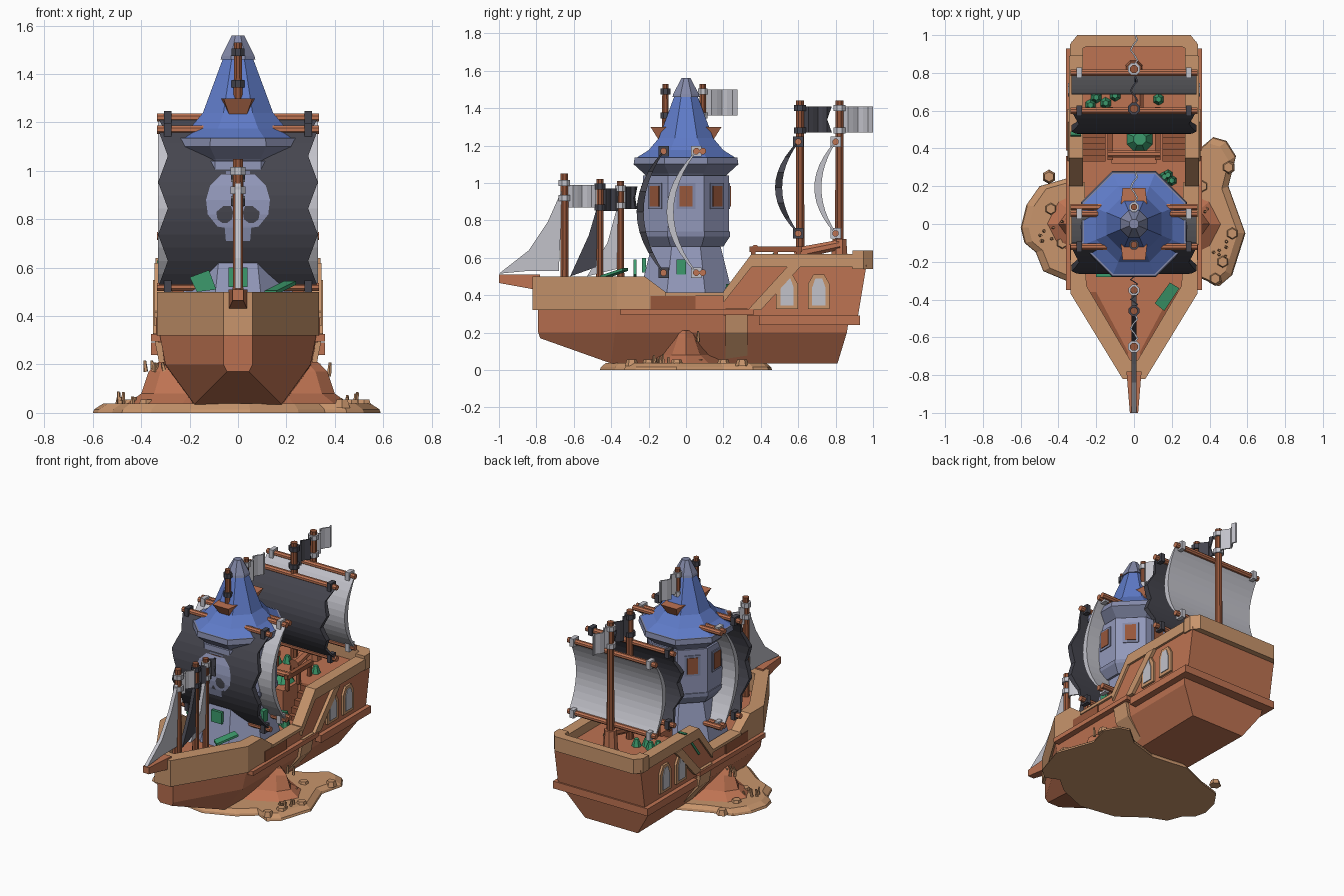
import bpy, bmesh, math, random
from mathutils import Vector

if "Cube" in bpy.data.objects:
    bpy.data.objects.remove(bpy.data.objects["Cube"])
random.seed(4)

def mat(name, hexv):
    c = [((hexv >> s) & 255) / 255 for s in (16, 8, 0)]
    m = bpy.data.materials.new(name)
    m.diffuse_color = [v / 12.92 if v < .04 else ((v + .055) / 1.055) ** 2.4 for v in c] + [1]
    m.use_nodes = True
    m.node_tree.nodes["Principled BSDF"].inputs["Base Color"].default_value = m.diffuse_color
    return m

TAN, TERRA, WOOD = mat("tan wood", 0xC8956C), mat("terracotta wood", 0xBE7352), mat("brown wood", 0x97573B)
BLUE, STONE, TRIM = mat("roof blue", 0x5F7BC8), mat("lavender stone", 0x9298BA), mat("stone trim", 0x8389A8)
LIGHT, BLACK, GREEN = mat("pale cloth", 0xC2C2CA), mat("dark cloth", 0x45454E), mat("green", 0x3C9A6C)

def make(name, verts, faces, m, mirror=False):
    bm = bmesh.new()
    vs = [bm.verts.new(v) for v in verts]
    for f in faces:
        bm.faces.new([vs[i] for i in f])
    bmesh.ops.recalc_face_normals(bm, faces=bm.faces)
    me = bpy.data.meshes.new(name)
    bm.to_mesh(me); bm.free()
    me.materials.append(m)
    o = bpy.data.objects.new(name, me)
    bpy.context.collection.objects.link(o)
    if mirror:
        o.modifiers.new("mirror", 'MIRROR').use_clip = False
    return o

def loft(name, rings, m, mirror=False):
    n = len(rings[0])
    faces = [(r*n+i, r*n+(i+1) % n, (r+1)*n+(i+1) % n, (r+1)*n+i) for r in range(len(rings)-1) for i in range(n)]
    faces += [tuple(range(n)), tuple(range((len(rings)-1)*n, len(rings)*n))]
    return make(name, [v for r in rings for v in r], faces, m, mirror)

def prism(name, pts, axis, a, b, m, mirror=False):
    put = {'x': lambda p, d: (d, p[0], p[1]), 'y': lambda p, d: (p[0], d, p[1]), 'z': lambda p, d: (p[0], p[1], d)}[axis]
    return loft(name, [[put(p, d) for p in pts] for d in (a, b)], m, mirror)

def box(name, x0, x1, y0, y1, z0, z1, m, mirror=False):
    return prism(name, [(x0, y0), (x1, y0), (x1, y1), (x0, y1)], 'z', z0, z1, m, mirror)

def cyl(name, p0, p1, r0, r1, m, n=8, mirror=False):
    p0, p1 = Vector(p0), Vector(p1)
    q = (p1 - p0).to_track_quat('Z', 'Y')
    ring = lambda p, r: [p + q @ Vector((r*math.cos(t), r*math.sin(t), 0)) for t in [(i+.5)*math.tau/n for i in range(n)]]
    return loft(name, [ring(p0, r0), ring(p1, r1)], m, mirror)

def octagon(name, prof, m):  # stacked octagons, given by apothem and height
    k = 1 / math.cos(math.pi/8)
    return loft(name, [[(k*r*math.cos((i+.5)*math.pi/4), k*r*math.sin((i+.5)*math.pi/4), z) for i in range(8)] for r, z in prof], m)

def wall(name, path, m):  # path points: outer x, y, inner x, y, low z, high z
    return loft(name, [[(a, b, z0), (a, b, z1), (c, d, z1), (c, d, z0)] for a, b, c, d, z0, z1 in path], m, True)

# Sandy island, rock mound, stones and coral
shore = [(-.36, .24), (-.5, .2), (-.57, .1), (-.6, -.02), (-.58, -.1), (-.52, -.15), (-.48, -.25), (-.36, -.3), (-.2, -.42),
         (.05, -.46), (.25, -.38), (.36, -.29), (.45, -.33), (.52, -.27), (.59, -.05), (.5, .2), (.54, .36), (.49, .44),
         (.42, .46), (.3, .36), (.1, .3), (-.15, .33)]
loft("sand_island", [[(x*s, y*s, z) for x, y in shore] for s, z in ((1, 0), (.99, .015), (.93, .038))], TAN)
loft("rock_mound", [[(a*math.cos(t), b*math.sin(t), z) for t in [i*math.tau/12 for i in range(12)]]
     for a, b, z in ((.47, .25, .03), (.4, .15, .08), (.37, .09, .17), (.33, .07, .21))], TERRA)
for x, y in [(-.45, .25), (.5, .3), (.36, .2), (.37, .07), (.52, -.05), (.47, -.2), (.43, -.29), (-.44, .08), (-.38, -.1), (-.16, -.36)]:
    cyl("shore_stone", (x, y, .02), (x, y, .055), .038, .026, TAN, 6)
for cx, cy, cz in [(-.46, -.05, .03), (.45, -.13, .03), (-.34, 0, .17), (.34, .02, .15)]:
    for i in range(6):
        x, y = cx + random.uniform(-.045, .045), cy + random.uniform(-.05, .05)
        cyl("coral", (x, y, cz), (x + random.uniform(-.01, .01), y, cz + random.uniform(.03, .06)), .01, .006, TAN, 5)

# Lower hull, lofted from bow to stern
def section(yt, ym, yb, wt, wm, zm, wb, zb):
    h = [(wt, yt, .33), (wm, ym, zm), (wb, yb, zb)]
    return h + [(-x, y, z) for x, y, z in reversed(h)]
loft("hull", [section(-.79, -.79, -.78, .06, .06, .2, .045, .17), section(-.37, -.38, -.4, .325, .3, .2, .18, .035),
              section(.88, .86, .81, .325, .31, .2, .2, .035)], TERRA)
prism("deck", [(-.05, -.79), (.05, -.79), (.31, -.36), (.31, .5), (-.31, .5), (-.31, -.36)], 'z', .31, .37, TERRA)
prism("bow_inlay", [(.03, -.68), (.2, -.36), (.24, -.36), (.04, -.72)], 'z', .36, .376, WOOD, True)
wall("bow_bulwark", [(0, -.82, 0, -.72, .32, .5), (.06, -.82, .02, -.72, .32, .5), (.335, -.37, .25, -.33, .32, .5),
                     (.335, -.22, .26, -.22, .32, .5), (.335, -.1, .27, -.1, .32, .41)], TAN)
wall("middle_bulwark", [(.33, -.2, .27, -.2, .32, .4), (.33, .24, .27, .24, .32, .4)], TERRA)
box("gun_port", .33, .338, -.19, .05, .325, .395, WOOD, True)
box("middle_rail", .26, .345, -.11, .22, .395, .415, TAN, True)
box("middle_wale", .3, .36, -.35, .36, .295, .325, TERRA, True)
prism("hull_strap", [(.35, .33), (.325, .2), (.2, .05), (.1, .05), (.1, .33)], 'y', .21, .33, TAN, True)
loft("bowsprit", [[(-w, y, a), (w, y, a), (w, y, .51), (-w, y, .51)] for w, y, a in ((.022, -1, .465), (.04, -.78, .425))], TERRA)

# Stern castle with rims, boards, windows and stairs
prism("stern_castle", [(.48, .29), (.92, .29), (.965, .56), (.48, .56)], 'x', -.33, .33, TERRA)
prism("stern_side_wall", [(.2, .29), (.49, .29), (.49, .56), (.36, .56), (.2, .38)], 'x', .28, .33, TERRA, True)
wall("castle_rim", [(.345, .2, .27, .2, .36, .42), (.345, .35, .27, .35, .55, .62), (.345, .89, .27, .89, .55, .62)], TAN)
wall("stern_rim", [(.34, .89, .27, .89, .54, .64), (.34, .95, .27, .93, .54, .64), (.3, 1, .25, .94, .54, .64), (0, 1, 0, .94, .54, .64)], TAN)
prism("side_brace", [(.33, .32), (.4, .32), (.61, .55), (.54, .55)], 'x', .32, .352, TAN, True)
box("stern_wale", .29, .36, .39, .92, .24, .29, TERRA, True)
box("transom_wale", -.36, .36, .82, .93, .24, .29, TERRA)
def arch(cy, w, z0, z1):
    return [(cy-w, z0), (cy+w, z0), (cy+w, z1-.05), (cy+w*.5, z1), (cy-w*.5, z1), (cy-w, z1-.05)]
for cy in (.54, .71):
    prism("window_frame", arch(cy, .058, .325, .51), 'x', .32, .345, TAN, True)
    prism("window_pane", arch(cy, .036, .345, .49), 'x', .34, .35, LIGHT, True)
for i in range(5):
    box("stair_step", .15, .28, .33+i*.032, .49, .36+i*.04, .4+i*.04, WOOD, True)
box("stair_cabin", -.12, .12, .32, .49, .36, .56, TERRA)
box("cabin_rail", .11, .14, .34, .62, .63, .66, WOOD, True)
for y in (.36, .48, .6):
    box("rail_post", .115, .135, y-.012, y+.012, .55, .64, WOOD, True)
cyl("cabin_beam", (-.14, .37, .65), (.14, .37, .65), .02, .02, TERRA)
cyl("deck_cannon", (.02, .58, .62), (.02, .82, .67), .035, .028, TERRA)

# Green cloth, plants and slabs
cyl("green_dome", (.03, .45, .55), (.03, .45, .61), .08, .035, GREEN)
for x, y in [(-.2, .67), (-.1, .68), (-.15, .64), (.13, .66), (-.23, .63)]:
    cyl("deck_plant", (x, y, .55), (x, y, .61), .035, .015, GREEN, 6)
for x, y in [(.18, .26), (.2, .23), (.16, .25)]:
    cyl("small_plant", (x, y, .37), (x, y, .46), .028, .015, GREEN, 6)
prism("green_cloth", [(.32, .43), (.34, .43), (.49, .63), (.47, .63)], 'x', -.335, -.28, GREEN)
loft("green_slab", [[(.11, -.42, z), (.16, -.46, z), (.24, -.34, z+.04), (.19, -.31, z+.04)] for z in (.49, .505)], GREEN)
loft("tilted_green_panel", [[(-.2, y, .56), (-.12, y, .59), (-.09, y, .51), (-.17, y, .5)] for y in (-.28, -.265)], GREEN)
box("tower_door_cloth", -.04, .04, -.235, -.215, .52, .6, GREEN)
box("tower_side_cloth", .2, .23, -.05, 0, .51, .59, GREEN, True)

# Tower, windows and roof
octagon("tower", [(.26, .36), (.22, .52), (.185, .66), (.23, .72), (.23, 1.04)], STONE)
octagon("tower_band", [(.2, .66), (.236, .715), (.236, .74), (.2, .74)], TRIM)
for k in range(8):
    for nm, w, z0, z1, d, m in (("tower_window_frame", .05, .86, 1.0, .236, TRIM), ("tower_window", .034, .875, .985, .241, WOOD)):
        prism(nm, [(-w, z0), (w, z0), (w, z1), (-w, z1)], 'y', -d, -.2, m).rotation_euler.z = k*math.pi/4
octagon("roof_eave", [(.2, 1.02), (.225, 1.05), (.28, 1.1), (.275, 1.135)], TRIM)
octagon("roof", [(.272, 1.13), (.2, 1.175), (.145, 1.24), (.06, 1.47)], BLUE)
octagon("roof_cap", [(.072, 1.46), (.068, 1.475), (.025, 1.56)], TRIM)

# Masts with bands
def mast(y, z0, z1, r, bands, m):
    cyl("mast", (0, y, z0), (0, y, z1), r, r*.9, WOOD)
    for z in bands:
        cyl("mast_band", (0, y, z-.016), (0, y, z+.016), r*1.4, r*1.4, m)
mast(-.65, .37, 1.05, .024, (.92, 1.0), LIGHT)
mast(-.46, .37, 1.02, .022, (.87, .98), BLACK)
mast(-.35, .37, 1.01, .022, (.88, .97), LIGHT)
mast(-.11, 1.2, 1.53, .02, (1.36, 1.49), BLACK)
mast(.09, 1.25, 1.53, .02, (1.36, 1.49), LIGHT)
mast(.61, .55, 1.44, .025, (1.28, 1.4), BLACK)
mast(.82, .55, 1.44, .025, (1.28, 1.4), LIGHT)
cyl("mast_collar", (0, .82, .56), (0, .82, .7), .05, .04, TERRA)
for s in (-1, 1):  # wooden buckets holding the roof masts
    loft("mast_bucket", [[(-w, s*.06, z), (w, s*.06, z), (w*.8, s*d, z), (-w*.8, s*d, z)] for w, d, z in ((.04, .14, 1.22), (.075, .19, 1.3))], TERRA)

# Square sails with yards and clamps
def belly(y0, z0, z1, b, z):
    t = 2*(z-z0)/(z1-z0) - 1
    return y0 - b*(1 - t*t)
def sail(name, y0, z0, z1, b, m, notch=0):
    rings = []
    for i in range(13):
        z = z0 + (z1-z0)*i/12
        w = .33 - notch*(i % 4 == 2) - notch*.5*(i % 2)
        f, k = belly(y0, z0, z1, b, z) - .004, belly(y0, z0, z1, b-.03, z) + .004
        rings.append([(-w, f, z), (w, f, z), (w, k, z), (-w, k, z)])
    loft(name, rings, m)
    for z in (z0, z1):
        cyl("yard", (-.335, y0, z), (.335, y0, z), .018, .018, TERRA)
        box("yard_clamp", .275, .305, y0-.028, y0+.028, z-.028, z+.028, m, True)
sail("front_sail", -.12, .52, 1.17, .14, BLACK, .04)
sail("middle_sail", .055, .52, 1.17, .155, LIGHT)
sail("rear_dark_sail", .6, .73, 1.22, .12, BLACK, .04)
sail("rear_pale_sail", .8, .73, 1.22, .11, LIGHT)
for z in (.52, 1.17):  # second yard of the middle sail
    cyl("short_yard", (.16, .09, z), (.335, .09, z), .018, .018, TERRA, 8, True)

# Painted skull following the front sail
def paint(name, rows, m, off, mirror=False):  # rows: low x, high x, z
    vs = [(x, belly(-.12, .52, 1.17, .14, z) - off, z) for a, c, z in rows for x in (a, c)]
    make(name, vs, [(2*i, 2*i+1, 2*i+3, 2*i+2) for i in range(len(rows)-1)], m, mirror)
paint("skull", [(-w, w, z) for w, z in ((.07, .985), (.115, .94), (.132, .88), (.125, .82), (.085, .77), (.055, .765), (.05, .71))], STONE, .009)
paint("skull_eye", [(.03, .06, .855), (.02, .09, .83), (.025, .085, .8), (.045, .065, .785)], BLACK, .013, True)
paint("skull_nose", [(-.004, .004, .79), (-.018, .018, .765)], BLACK, .013)

# Triangular fore sails
for nm, pts, m in (("jib_outer", [(-.66, .97), (-.74, .79), (-.84, .64), (-1, .515), (-.84, .53), (-.68, .53)], LIGHT),
                   ("jib_middle", [(-.47, .89), (-.52, .72), (-.62, .5), (-.48, .55)], BLACK),
                   ("jib_inner", [(-.36, .9), (-.42, .68), (-.53, .5), (-.37, .54)], LIGHT)):
    prism(nm, pts, 'x', -.012, .012, m)

# Waving flags
def flag(y, z0, z1, length, m, notch=0):
    rings = []
    for i in range(7):
        yy, x = y + length*i/6, .018*math.sin(i*1.5)
        mid = yy - (notch if i == 6 else 0)
        rings.append([(x+s, q, z) for s, col in ((-.005, ((yy, z0), (mid, (z0+z1)/2), (yy, z1))),
                                                 (.005, ((yy, z1), (mid, (z0+z1)/2), (yy, z0)))) for q, z in col])
    loft("flag", rings, m)
flag(.63, 1.27, 1.41, .15, BLACK, .03)
flag(.84, 1.27, 1.41, .16, LIGHT)
flag(.11, 1.36, 1.5, .165, LIGHT)
flag(-.63, .87, .99, .15, LIGHT)
flag(-.44, .85, .97, .08, BLACK)
flag(-.33, .86, .98, .07, BLACK, .02)
